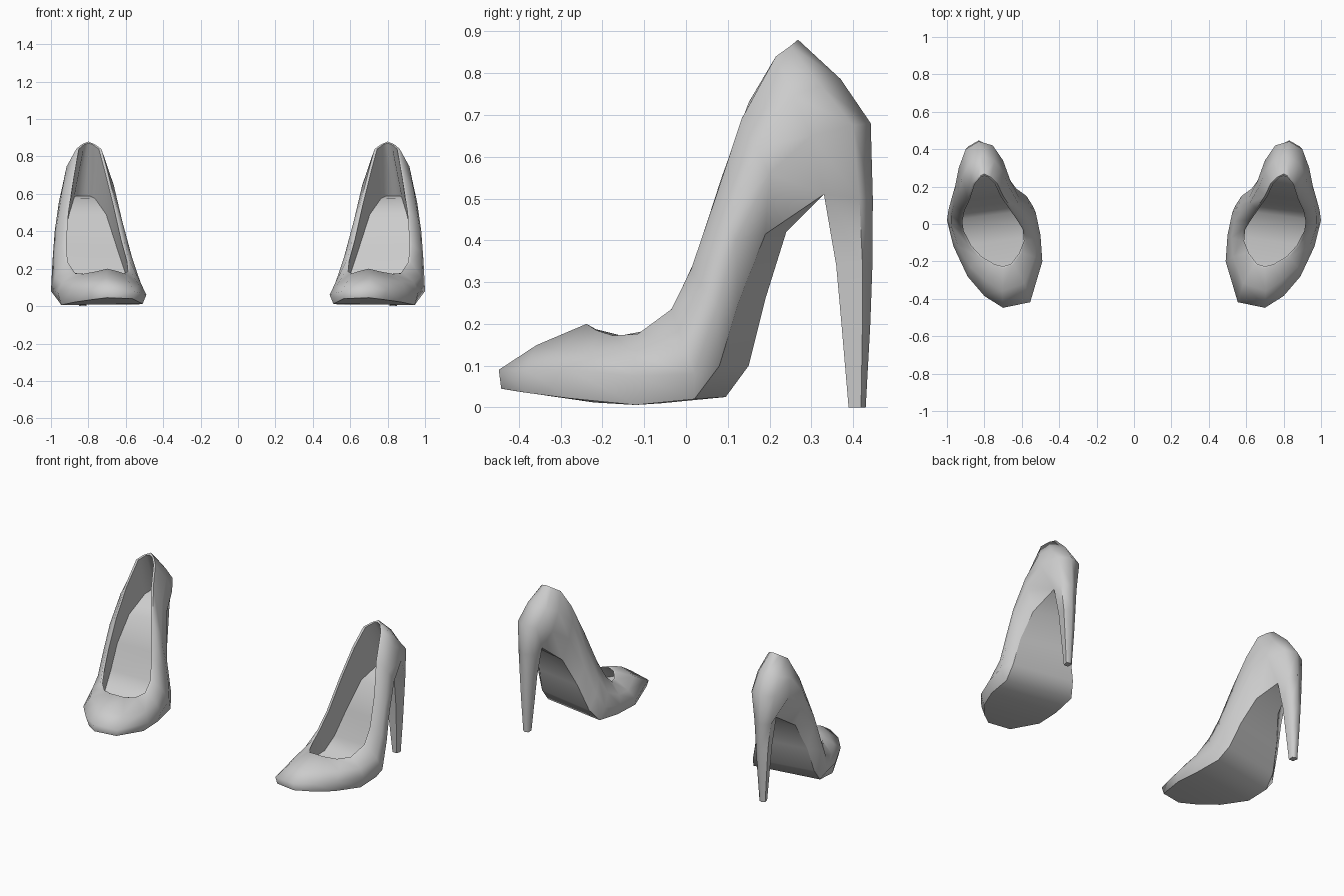
import bpy
from math import radians
from mathutils import Vector as V

if "Cube" in bpy.data.objects:
    bpy.data.objects.remove(bpy.data.objects["Cube"])

N = 20  # columns round the shoe: 0 = toe, 1-9 outer side, 10 = back, 11-19 inner side

# edge of the foot opening
TOP = [V(p) for p in (
    (.70, -.238, .20), (.76, -.215, .185), (.83, -.175, .172), (.885, -.115, .176),
    (.925, -.035, .235), (.932, .012, .33), (.92, .07, .50), (.89, .133, .69),
    (.865, .215, .84), (.835, .25, .865), (.80, .268, .88), (.765, .25, .865),
    (.73, .215, .84), (.70, .15, .73), (.655, .085, .55), (.61, .02, .35),
    (.58, -.03, .24), (.575, -.09, .185), (.60, -.155, .172), (.645, -.215, .187))]
# widest line of the upper
WIDE = [V(p) for p in (
    (.70, -.448, .09), (.80, -.385, .09), (.89, -.28, .09), (.965, -.12, .075),
    (1.0, .02, .08), (.992, .075, .24), (.98, .12, .40), (.957, .20, .56),
    (.937, .30, .65), (.90, .40, .675), (.83, .442, .68), (.755, .42, .675),
    (.70, .34, .64), (.66, .23, .56), (.615, .14, .36), (.56, .10, .19),
    (.525, .06, .10), (.50, -.06, .07), (.49, -.20, .06), (.555, -.418, .08))]
# sole edge, carried on round the top of the heel (columns 8-12)
SOLE = [V(p) for p in (
    (.70, -.442, .045), (.78, -.38, .035), (.87, -.28, .022), (.945, -.12, .006),
    (.955, .02, .02), (.955, .08, .10), (.94, .125, .25), (.90, .19, .415),
    (.865, .33, .51), (.885, .415, .50), (.83, .447, .50), (.775, .42, .50),
    (.78, .33, .51), (.70, .24, .42), (.63, .19, .26), (.575, .15, .10),
    (.54, .095, .025), (.52, -.06, .01), (.51, -.22, .012), (.565, -.413, .04))]


def inset(ring, dist):
    """Move each point towards the middle of its left/right pair."""
    out = []
    for k, p in enumerate(ring):
        j = {0: 1, N // 2: N // 2 - 1}.get(k, k)
        mid = (ring[j] + ring[N - j]) / 2
        out.append(p + (mid - p).normalized() * dist)
    return out


def lerp(a, b, t):
    return [p.lerp(q, t) for p, q in zip(a, b)]


def bridge(rows, n):
    """Quads between stacked closed rings of n points."""
    return [(r * n + k, (r + 1) * n + k,
             (r + 1) * n + (k + 1) % n, r * n + (k + 1) % n)
            for r in range(rows - 1) for k in range(n)]


def strip(last):
    """Faces across a ring from the toe back to the given column."""
    faces = [(0, 1, N - 1)]
    faces += [(k, k + 1, N - k - 1, N - k) for k in range(1, min(last, 9))]
    if last == 10:
        faces.append((9, 10, 11))
    return faces


def make(name, verts, faces, angle):
    me = bpy.data.meshes.new(name)
    me.from_pydata([tuple(v) for v in verts], [], faces)
    ob = bpy.data.objects.new(name, me)
    bpy.context.collection.objects.link(ob)
    bpy.ops.object.select_all(action='DESELECT')
    ob.select_set(True)
    bpy.context.view_layer.objects.active = ob
    bpy.ops.object.shade_smooth_by_angle(angle=radians(angle))
    # second shoe of the pair
    mod = ob.modifiers.new("pair", 'MIRROR')
    mod.use_mirror_merge = False


# upper: insole, lining, rim and outside
floor = inset(lerp(WIDE, SOLE, .5), .025)
rows = [floor, inset(TOP, .014), TOP, inset(lerp(TOP, WIDE, .5), -.016), WIDE, SOLE]
verts = [p for row in rows for p in row]
faces = bridge(len(rows), N) + strip(10)

# heel: tapers down from the back of the upper, sharing its last ring
ids = list(range(5 * N + 8, 5 * N + 13)) + list(range(6 * N, 6 * N + 15))
for f, back, z in ((.74, .446, .34), (.59, .441, .20), (.35, .43, 0)):
    verts += [V((.83 + (p.x - .83) * f, back - (.447 - p.y) * f, z))
              for p in SOLE[8:13]]
heel = bridge(4, 5) + [(19, 18, 17, 16, 15)]
faces += [tuple(ids[i] for i in f) for f in heel]
make("upper_and_heel", verts, faces, 72)

# sole
make("sole", SOLE, [f[::-1] for f in strip(8)], 80)
